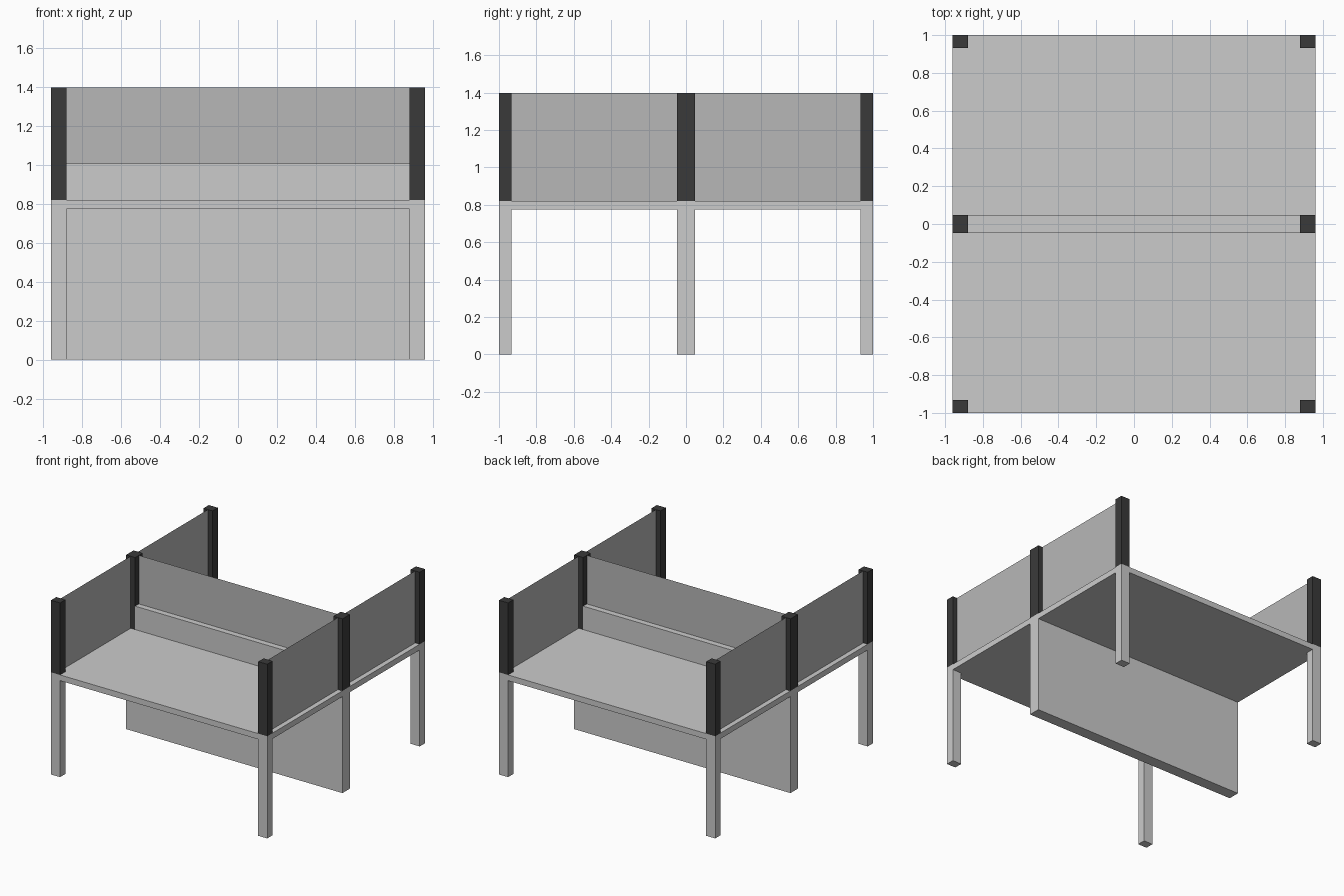
import bpy

if "Cube" in bpy.data.objects:
    bpy.data.objects.remove(bpy.data.objects["Cube"])

W, D = 0.96, 1.0              # half width, half depth
PX, PY, PM = 0.08, 0.067, 0.047  # post width, corner post depth, middle half depth
UNDER, TOP, LEDGE, HIGH = 0.774, 0.82, 1.008, 1.398


def material(name, value):
    m = bpy.data.materials.new(name)
    m.diffuse_color = (value, value, value, 1)
    m.use_nodes = True
    m.node_tree.nodes["Principled BSDF"].inputs["Base Color"].default_value = m.diffuse_color
    return m


def mesh_object(name, verts, faces, mat=None):
    me = bpy.data.meshes.new(name)
    me.from_pydata(verts, [], faces)
    ob = bpy.data.objects.new(name, me)
    bpy.context.collection.objects.link(ob)
    if mat:
        me.materials.append(mat)
    return ob


def box(name, x, y, z, mat=None):
    verts = [(a, b, c) for a in sorted(x) for b in sorted(y) for c in z]
    faces = [(0, 1, 3, 2), (4, 6, 7, 5), (0, 4, 5, 1),
             (2, 3, 7, 6), (0, 2, 6, 4), (1, 5, 7, 3)]
    return mesh_object(name, verts, faces, mat)


def sheet(name, p, q, z0, z1, mat):
    verts = [(*p, z0), (*q, z0), (*q, z1), (*p, z1)]
    return mesh_object(name, verts, [(0, 1, 2, 3)], mat)


black = material("black_post", 0.042)
screen = material("grey_screen", 0.476)

# Shared desk top, modesty panel below and raised ledge above
box("desk_top", (-W, W), (-D, D), (UNDER, TOP))
box("modesty_panel", (-W, W), (-PM, PM), (0, UNDER))
box("centre_ledge", (-W + PX, W - PX), (-PM, PM), (TOP, LEDGE))

# Thin screen dividing the two desks
sheet("centre_screen", (-W + PX, 0), (W - PX, 0), LEDGE, HIGH, screen)

for sx, side in ((-1, "left"), (1, "right")):
    xs = (sx * (W - PX), sx * W)
    xm = sx * (W - PX / 2)
    box(f"middle_post_{side}", xs, (-PM, PM), (TOP, HIGH), black)
    for sy, end in ((-1, "front"), (1, "back")):
        ys = (sy * (D - PY), sy * D)
        # Corner leg, post above it and thin side screen
        box(f"{end}_leg_{side}", xs, ys, (0, UNDER))
        box(f"{end}_post_{side}", xs, ys, (TOP, HIGH), black)
        sheet(f"{end}_screen_{side}", (xm, sy * PM), (xm, sy * (D - PY)), TOP, HIGH, screen)
